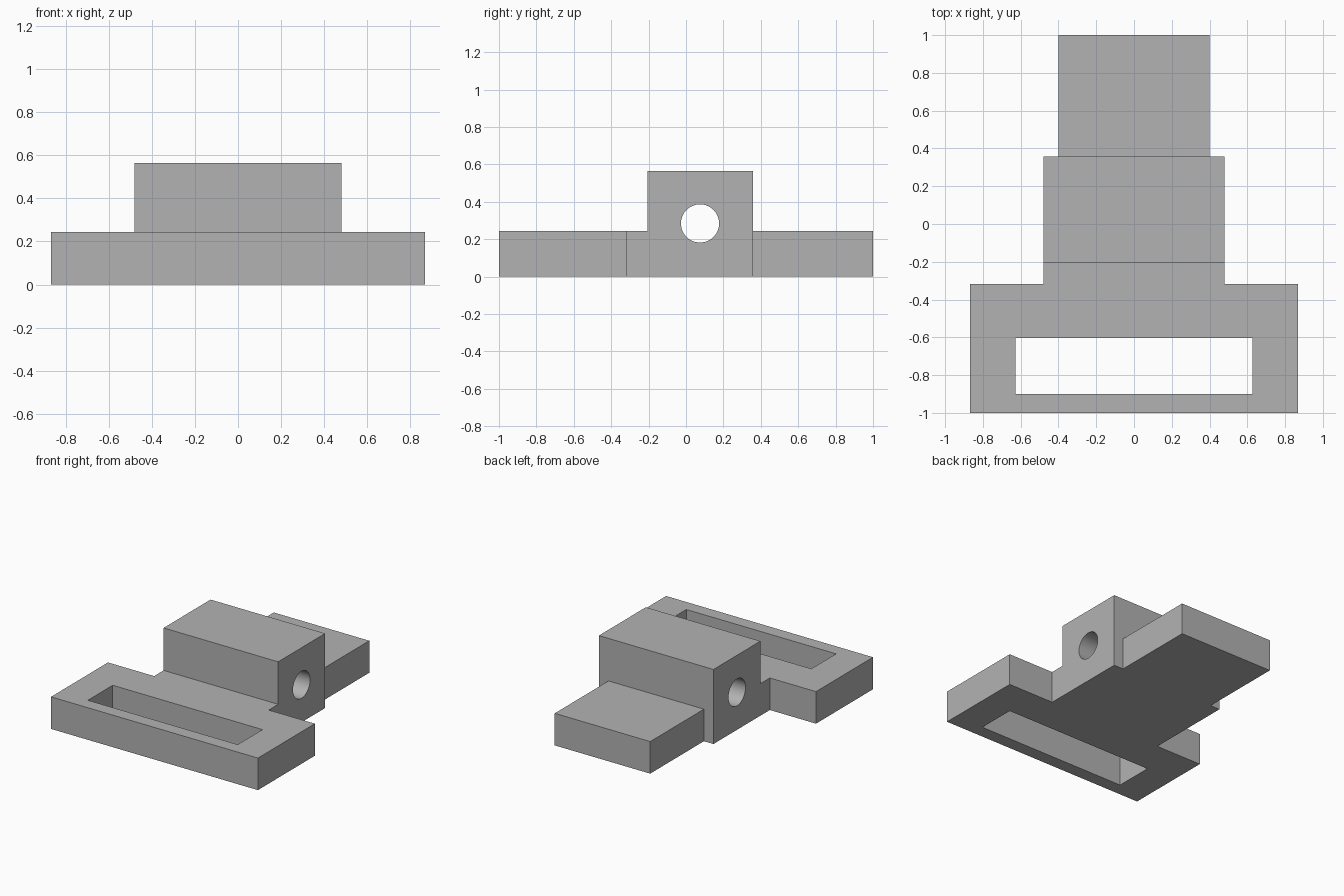
import bpy
import bmesh
from math import pi, radians
from mathutils import Matrix

default = bpy.data.objects.get("Cube")
if default:
    bpy.data.objects.remove(default, do_unlink=True)

grey = bpy.data.materials.new("plain grey")
grey.use_nodes = True
GREY = (0.45, 0.45, 0.45, 1)
grey.diffuse_color = GREY
grey.node_tree.nodes["Principled BSDF"].inputs["Base Color"].default_value = GREY

BASE_TOP, BLOCK_TOP = 0.243, 0.565
BLOCK_FRONT, BLOCK_BACK = -0.205, 0.357


def make_object(name, bm):
    bmesh.ops.recalc_face_normals(bm, faces=bm.faces)
    mesh = bpy.data.meshes.new(name)
    bm.to_mesh(mesh)
    bm.free()
    mesh.materials.append(grey)
    obj = bpy.data.objects.new(name, mesh)
    bpy.context.collection.objects.link(obj)
    return obj


def prism(name, outline, height):
    bm = bmesh.new()
    face = bm.faces.new([bm.verts.new((x, y, 0)) for x, y in outline])
    top = bmesh.ops.extrude_face_region(bm, geom=[face])["geom"]
    verts = [v for v in top if isinstance(v, bmesh.types.BMVert)]
    bmesh.ops.translate(bm, verts=verts, vec=(0, 0, height))
    return make_object(name, bm)


def box(name, half_x, y0, y1, z0, z1):
    bm = bmesh.new()
    place = Matrix.Translation((0, (y0 + y1) / 2, (z0 + z1) / 2))
    size = Matrix.Diagonal((2 * half_x, y1 - y0, z1 - z0, 1))
    bmesh.ops.create_cube(bm, size=1, matrix=place @ size)
    return make_object(name, bm)


def cut(body, cutter):
    mod = body.modifiers.new(cutter.name, "BOOLEAN")
    mod.operation = "DIFFERENCE"
    mod.solver = "EXACT"
    mod.object = cutter
    bpy.context.view_layer.objects.active = body
    bpy.ops.object.modifier_apply(modifier=mod.name)
    bpy.data.objects.remove(cutter, do_unlink=True)


# Stepped plan outline: wide front flange, middle body, narrow rear tongue
right = [(0.867, -1), (0.867, -0.318), (0.48, -0.318),
         (0.48, BLOCK_BACK), (0.4, BLOCK_BACK), (0.4, 1)]
outline = right + [(-x, y) for x, y in reversed(right)]
body = prism("slotted_bracket", outline, BLOCK_TOP)

# Lower the flange and the tongue, leaving the raised block between
cut(body, box("flange_relief", 1, -1.2, BLOCK_FRONT, BASE_TOP, 1))
cut(body, box("tongue_relief", 1, BLOCK_BACK, 1.2, BASE_TOP, 1))

# Strap slot through the flange
cut(body, box("strap_slot", 0.628, -0.9, -0.603, -0.2, 0.5))

# Round bore across the block
bm = bmesh.new()
place = Matrix.Translation((0, 0.075, 0.284)) @ Matrix.Rotation(pi / 2, 4, "Y")
bmesh.ops.create_cone(bm, cap_ends=True, segments=64, radius1=0.102,
                      radius2=0.102, depth=1.4, matrix=place)
cut(body, make_object("cross_bore", bm))

# Smooth bore wall, crisp edges elsewhere
bpy.ops.object.select_all(action="DESELECT")
body.select_set(True)
bpy.context.view_layer.objects.active = body
bpy.ops.object.shade_smooth_by_angle(angle=radians(30))
